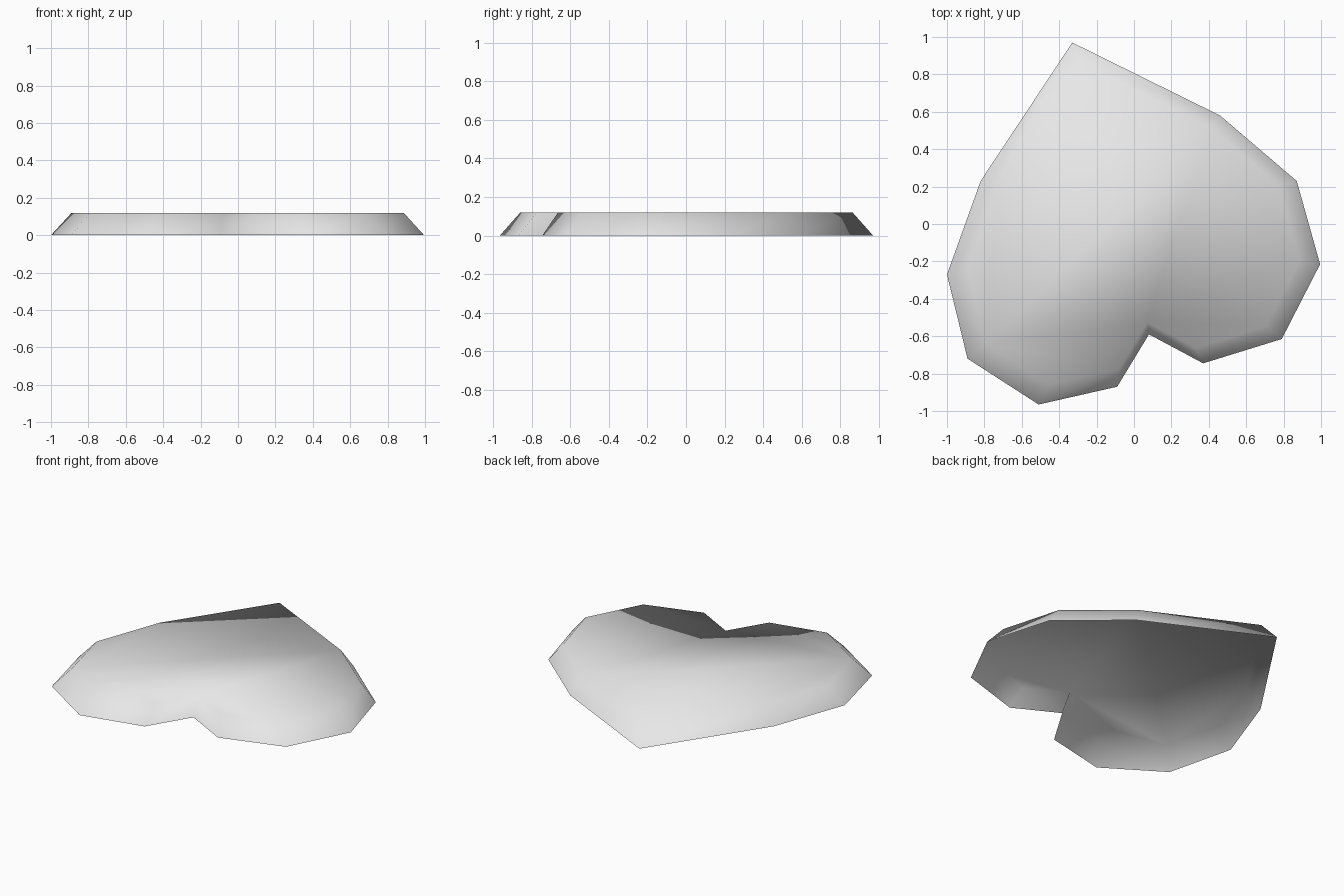
import bpy, bmesh

if "Cube" in bpy.data.objects:
    bpy.data.objects.remove(bpy.data.objects["Cube"])

# Heart outline, counter-clockwise from the tip
OUTLINE = [(-0.33, 0.97), (-0.82, 0.23), (-1.0, -0.27), (-0.89, -0.72),
           (-0.51, -0.965), (-0.09, -0.87), (0.08, -0.59), (0.37, -0.745),
           (0.79, -0.615), (0.995, -0.215), (0.87, 0.23), (0.46, 0.58)]
HEIGHT = 0.12
TOP_SCALE = 0.89

bm = bmesh.new()


def ring(scale, z):
    return [bm.verts.new((x * scale, y * scale, z)) for x, y in OUTLINE]


# Sloping rim, open underneath, closed by a flat top
base = ring(1.0, 0.0)
top = ring(TOP_SCALE, HEIGHT)
n = len(OUTLINE)
for i in range(n):
    j = (i + 1) % n
    bm.faces.new((base[i], base[j], top[j], top[i]))
bm.faces.new(top)

# Soft shading over the whole shell
for face in bm.faces:
    face.smooth = True

mesh = bpy.data.meshes.new("heart_shell")
bm.to_mesh(mesh)
bm.free()

grey = bpy.data.materials.new("light grey")
grey.diffuse_color = (0.8, 0.8, 0.8, 1.0)
grey.use_nodes = True
grey.node_tree.nodes["Principled BSDF"].inputs["Base Color"].default_value = grey.diffuse_color
mesh.materials.append(grey)
shell = bpy.data.objects.new("heart_shell", mesh)
bpy.context.collection.objects.link(shell)
